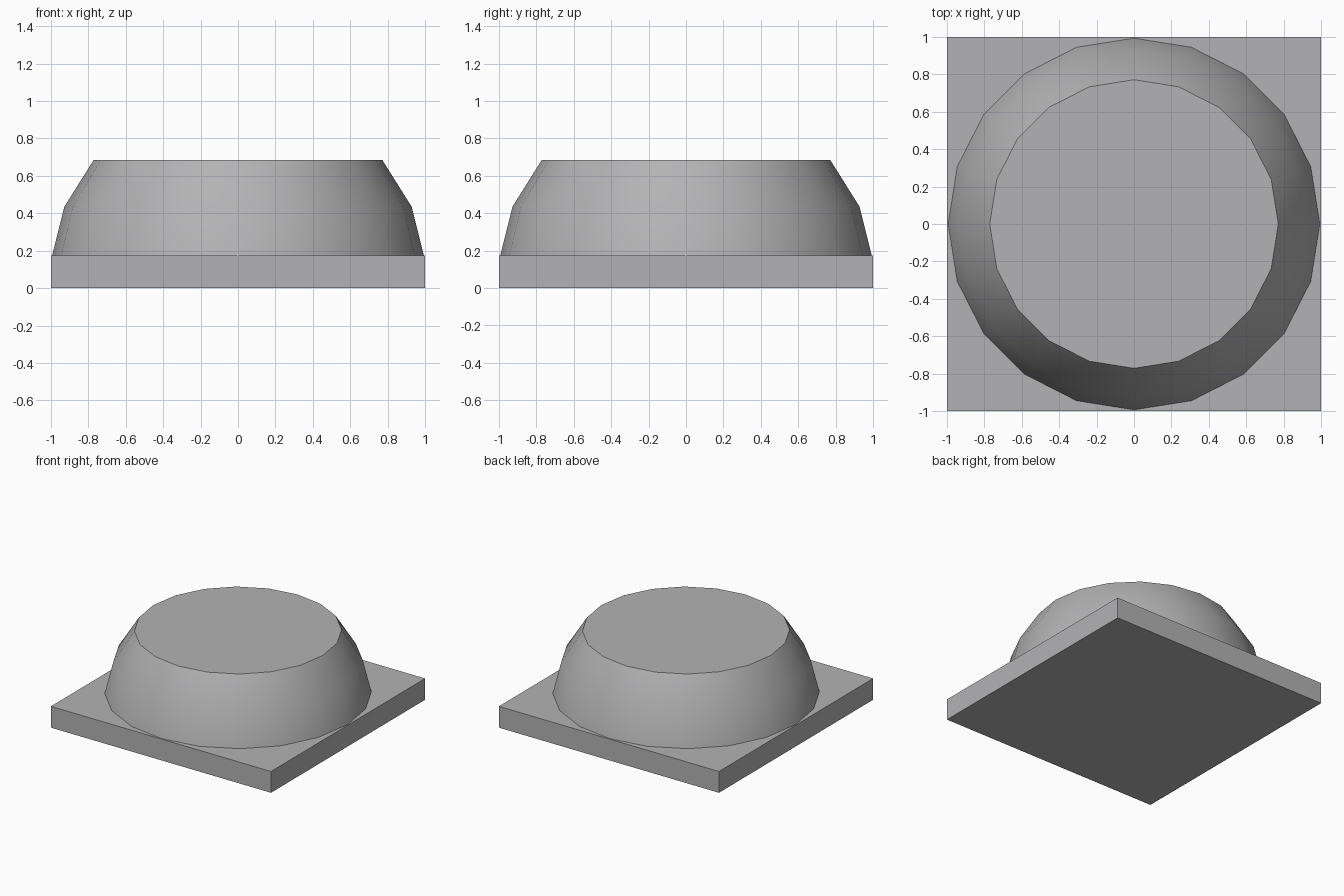
import bpy, bmesh, math

if "Cube" in bpy.data.objects:
    bpy.data.objects.remove(bpy.data.objects["Cube"])

grey = bpy.data.materials.new("neutral_grey")
grey.diffuse_color = (0.45, 0.45, 0.46, 1)
grey.use_nodes = True
grey.node_tree.nodes["Principled BSDF"].inputs["Base Color"].default_value = grey.diffuse_color


def add_object(name, bm):
    bmesh.ops.recalc_face_normals(bm, faces=bm.faces)
    mesh = bpy.data.meshes.new(name)
    bm.to_mesh(mesh)
    bm.free()
    mesh.materials.append(grey)
    obj = bpy.data.objects.new(name, mesh)
    bpy.context.collection.objects.link(obj)
    return obj


# Square base plate
PLATE_TOP = 0.175
bm = bmesh.new()
bmesh.ops.create_cube(bm, size=1)
bmesh.ops.scale(bm, vec=(2, 2, PLATE_TOP), verts=bm.verts)
bmesh.ops.translate(bm, vec=(0, 0, PLATE_TOP / 2), verts=bm.verts)
add_object("base_plate", bm)

# Truncated dome: 20 sides, (radius, height) rings, flat top
SIDES = 20
PROFILE = [(0.993, PLATE_TOP), (0.928, 0.435), (0.771, 0.685)]
bm = bmesh.new()
rings = [[bm.verts.new((r * math.cos(2 * math.pi * i / SIDES),
                        r * math.sin(2 * math.pi * i / SIDES), z))
          for i in range(SIDES)] for r, z in PROFILE]
for low, high in zip(rings, rings[1:]):
    for i in range(SIDES):
        j = (i + 1) % SIDES
        bm.faces.new((low[i], low[j], high[j], high[i]))
bm.faces.new(rings[-1])
dome = add_object("cut_dome", bm)

# Smooth sides, crisp top rim
bpy.ops.object.select_all(action='DESELECT')
dome.select_set(True)
bpy.context.view_layer.objects.active = dome
bpy.ops.object.shade_smooth_by_angle(angle=math.radians(35))
